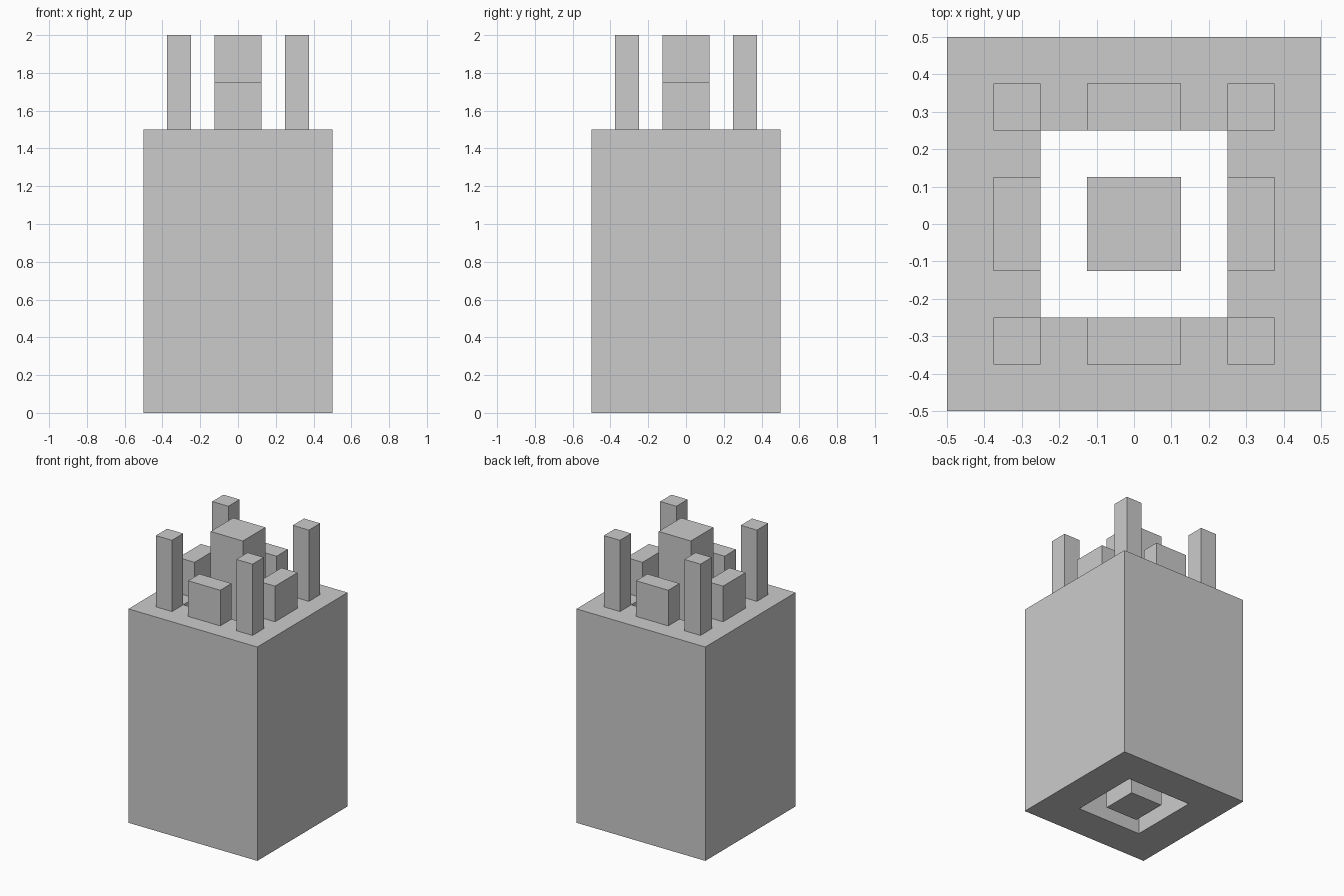
import bpy, bmesh

if "Cube" in bpy.data.objects:
    bpy.data.objects.remove(bpy.data.objects["Cube"])


def finish(name, bm):
    bmesh.ops.recalc_face_normals(bm, faces=bm.faces[:])
    mesh = bpy.data.meshes.new(name)
    bm.to_mesh(mesh)
    bm.free()
    bpy.context.collection.objects.link(bpy.data.objects.new(name, mesh))


def box(name, x, y, z0, z1, sx, sy):
    bm = bmesh.new()
    bmesh.ops.create_cube(bm, size=1)
    bmesh.ops.scale(bm, vec=(sx, sy, z1 - z0), verts=bm.verts)
    bmesh.ops.translate(bm, vec=(x, y, (z0 + z1) / 2), verts=bm.verts)
    finish(name, bm)


def square_tube(name, outer, inner, z0, z1):
    # Four square rings joined around the wall section
    bm = bmesh.new()
    corners = ((-1, -1), (1, -1), (1, 1), (-1, 1))
    section = ((outer, z0), (outer, z1), (inner, z1), (inner, z0))
    rings = [[bm.verts.new((r * x, r * y, z)) for x, y in corners] for r, z in section]
    for k in range(4):
        a, b = rings[k], rings[(k + 1) % 4]
        for i in range(4):
            j = (i + 1) % 4
            bm.faces.new((a[i], a[j], b[j], b[i]))
    finish(name, bm)


BASE_TOP = 1.5

# Hollow body and the free-standing column inside it
square_tube("hollow_body", 0.5, 0.25, 0, BASE_TOP)
box("centre_column", 0, 0, 0, 2, 0.25, 0.25)

# Tall posts at the corners, low blocks along the sides
OFFSET = 0.3125
for x in (-1, 0, 1):
    for y in (-1, 0, 1):
        if x and y:
            box("corner_post", x * OFFSET, y * OFFSET, BASE_TOP, 2, 0.125, 0.125)
        elif x or y:
            box("side_block", x * OFFSET, y * OFFSET, BASE_TOP, 1.75,
                0.125 if x else 0.25, 0.125 if y else 0.25)
